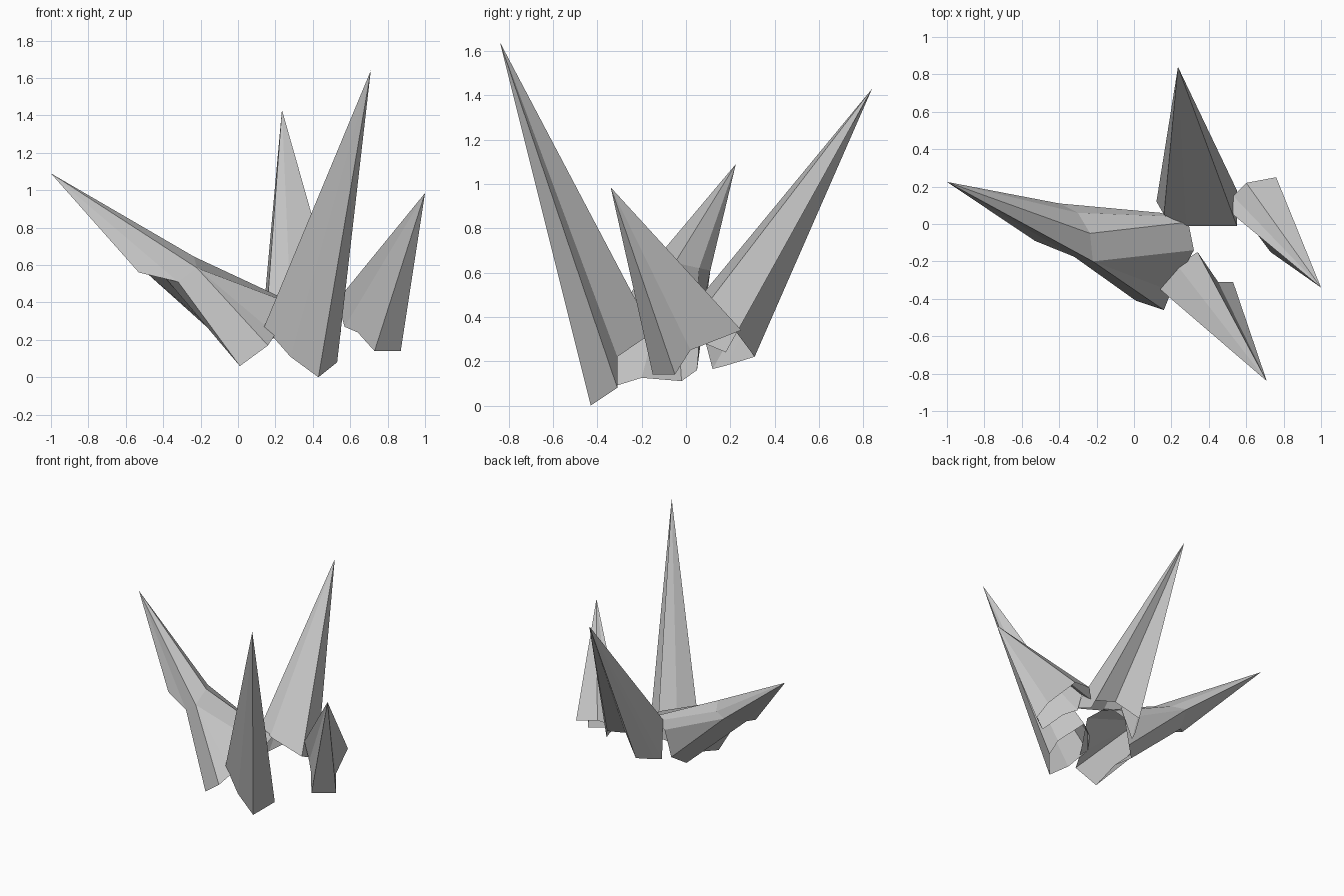
import bpy
import bmesh

# Remove the default cube
default_cube = bpy.data.objects.get("Cube")
if default_cube:
    bpy.data.objects.remove(default_cube, do_unlink=True)

# Single stone grey material
stone = bpy.data.materials.new("stone_grey")
stone.use_nodes = True
grey = (0.55, 0.55, 0.55, 1.0)
stone.diffuse_color = grey
for node in stone.node_tree.nodes:
    if node.type == "BSDF_PRINCIPLED":
        node.inputs["Base Color"].default_value = grey
        node.inputs["Roughness"].default_value = 0.9


def around(items):
    """Neighbouring pairs of a closed loop."""
    return zip(items, items[1:] + items[:1])


def fan(bm, tip, loop):
    """Join a tip to every edge of a closed loop."""
    for a, b in around(loop):
        bm.faces.new((tip, a, b))


def finish(name, bm):
    """Turn the faces into a flat-shaded object."""
    bmesh.ops.recalc_face_normals(bm, faces=bm.faces[:])
    mesh = bpy.data.meshes.new(name)
    bm.to_mesh(mesh)
    bm.free()
    mesh.materials.append(stone)
    shard = bpy.data.objects.new(name, mesh)
    bpy.context.scene.collection.objects.link(shard)


def make_shard(name, tip, rim):
    """Hollow spike with an open, broken rim."""
    bm = bmesh.new()
    fan(bm, bm.verts.new(tip), [bm.verts.new(point) for point in rim])
    finish(name, bm)


# Tall front shard, grooved on its outer side
make_shard("front_shard", (0.71, -0.84, 1.64), [
    (0.43, -0.43, 0.0), (0.53, -0.31, 0.08), (0.45, -0.31, 0.22),
    (0.34, -0.15, 0.33), (0.23, -0.22, 0.3), (0.14, -0.35, 0.27),
    (0.28, -0.4, 0.11),
])

# Rear shard, grooved on its underside
make_shard("back_shard", (0.235, 0.84, 1.43), [
    (0.12, 0.12, 0.165), (0.14, 0.18, 0.18), (0.21, 0.31, 0.22),
    (0.36, 0.22, 0.34), (0.53, 0.2, 0.3), (0.55, 0.18, 0.24),
    (0.55, -0.01, 0.32), (0.28, -0.01, 0.4), (0.16, 0.05, 0.43),
])

# Short side shard
make_shard("left_shard", (1.0, -0.34, 0.985), [
    (0.73, -0.15, 0.14), (0.87, -0.05, 0.14), (0.82, 0.02, 0.25),
    (0.76, 0.25, 0.34), (0.6, 0.22, 0.37), (0.53, 0.15, 0.33),
    (0.53, 0.05, 0.41), (0.57, 0.05, 0.27), (0.64, -0.03, 0.24),
])

# Large leaning shard: a spike, then a hollow body below a bent waist
bm = bmesh.new()
new = bm.verts.new
tip = new((-1.0, 0.225, 1.09))
elbow = new((-0.53, -0.09, 0.56))
front_low = new((-0.32, -0.175, 0.51))
front_high = new((-0.22, -0.2, 0.585))
ridge = new((-0.235, -0.05, 0.645))
back_high = new((-0.3, 0.06, 0.62))
back_low = new((-0.4, 0.11, 0.61))
under = new((-0.48, -0.05, 0.55))
groove = new((-0.4, -0.09, 0.545))
fan(bm, tip, [elbow, front_low, front_high, ridge, back_high, back_low, under])
bm.faces.new((elbow, under, groove))
bm.faces.new((elbow, groove, front_low))

# Each waist corner leads down to one or more corners of the broken rim
strips = [
    (front_low, [(0.01, -0.41, 0.06)]),
    (front_high, [(0.16, -0.46, 0.17), (0.2, -0.36, 0.23), (0.32, -0.14, 0.38)]),
    (ridge, [(0.29, 0.01, 0.4)]),
    (back_high, [(0.22, 0.04, 0.4)]),
    (back_low, [(0.14, 0.06, 0.36), (0.09, 0.05, 0.16)]),
    (under, [(0.01, -0.02, 0.11)]),
    (groove, [(0.02, -0.2, 0.125)]),
]
pairs = [(waist, new(point)) for waist, points in strips for point in points]
for (waist_a, rim_a), (waist_b, rim_b) in around(pairs):
    if waist_a is waist_b:
        bm.faces.new((waist_a, rim_b, rim_a))
    else:
        bm.faces.new((waist_a, waist_b, rim_b, rim_a))
finish("right_shard", bm)
